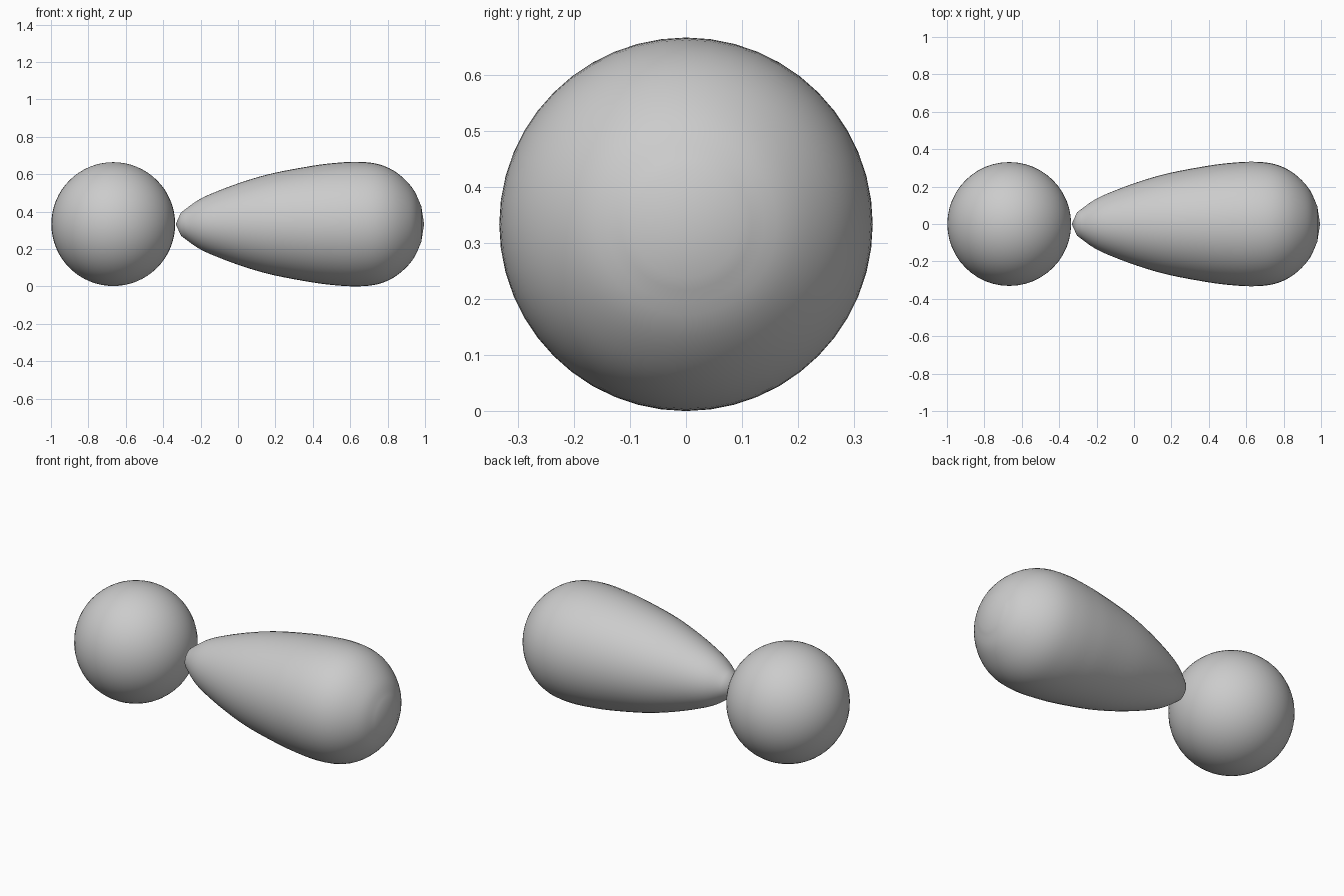
import bpy, bmesh
from math import tau, cos, sin
from mathutils import Vector

if "Cube" in bpy.data.objects:
    bpy.data.objects.remove(bpy.data.objects["Cube"])

AXIS_Z = 0.333
SEGMENTS = 48


def finish(name, bm):
    bmesh.ops.recalc_face_normals(bm, faces=bm.faces)
    for f in bm.faces:
        f.smooth = True
    mesh = bpy.data.meshes.new(name)
    bm.to_mesh(mesh)
    bm.free()
    obj = bpy.data.objects.new(name, mesh)
    bpy.context.collection.objects.link(obj)
    return obj


def smooth_profile(points, steps=4):
    """Catmull-Rom curve through (x, radius) points."""
    p = [Vector(q) for q in points]
    p = [2 * p[0] - p[1]] + p + [2 * p[-1] - p[-2]]
    out = []
    for a, b, c, d in zip(p, p[1:], p[2:], p[3:]):
        for i in range(steps):
            t = i / steps
            out.append(0.5 * (2 * b + (c - a) * t + (2 * a - 5 * b + 4 * c - d) * t**2
                              + (3 * b - a - 3 * c + d) * t**3))
    return out + [p[-2]]


# Round ball
bm = bmesh.new()
bmesh.ops.create_uvsphere(bm, u_segments=SEGMENTS, v_segments=32, radius=0.331)
ball = finish("ball", bm)
ball.location = (-0.667, 0, AXIS_Z)

# Teardrop body, turned around the x axis
tip, end = (-0.333, 0), (0.995, 0)
body = smooth_profile([(-0.305, 0.062), (-0.21, 0.130), (-0.1, 0.180), (0.05, 0.234),
                       (0.2, 0.275), (0.4, 0.312), (0.52, 0.327), (0.63, 0.333),
                       (0.73, 0.325), (0.81, 0.298), (0.88, 0.250), (0.94, 0.182),
                       (0.98, 0.095)])
bm = bmesh.new()
rings = [[bm.verts.new((x, r * cos(tau * i / SEGMENTS), r * sin(tau * i / SEGMENTS)))
          for i in range(SEGMENTS)] for x, r in body]
caps = [bm.verts.new((x, 0, 0)) for x, _ in (tip, end)]
for i in range(SEGMENTS):
    j = (i + 1) % SEGMENTS
    for a, b in zip(rings, rings[1:]):
        bm.faces.new((a[i], a[j], b[j], b[i]))
    bm.faces.new((caps[0], rings[0][j], rings[0][i]))
    bm.faces.new((caps[1], rings[-1][i], rings[-1][j]))
teardrop = finish("teardrop", bm)
teardrop.location.z = AXIS_Z
